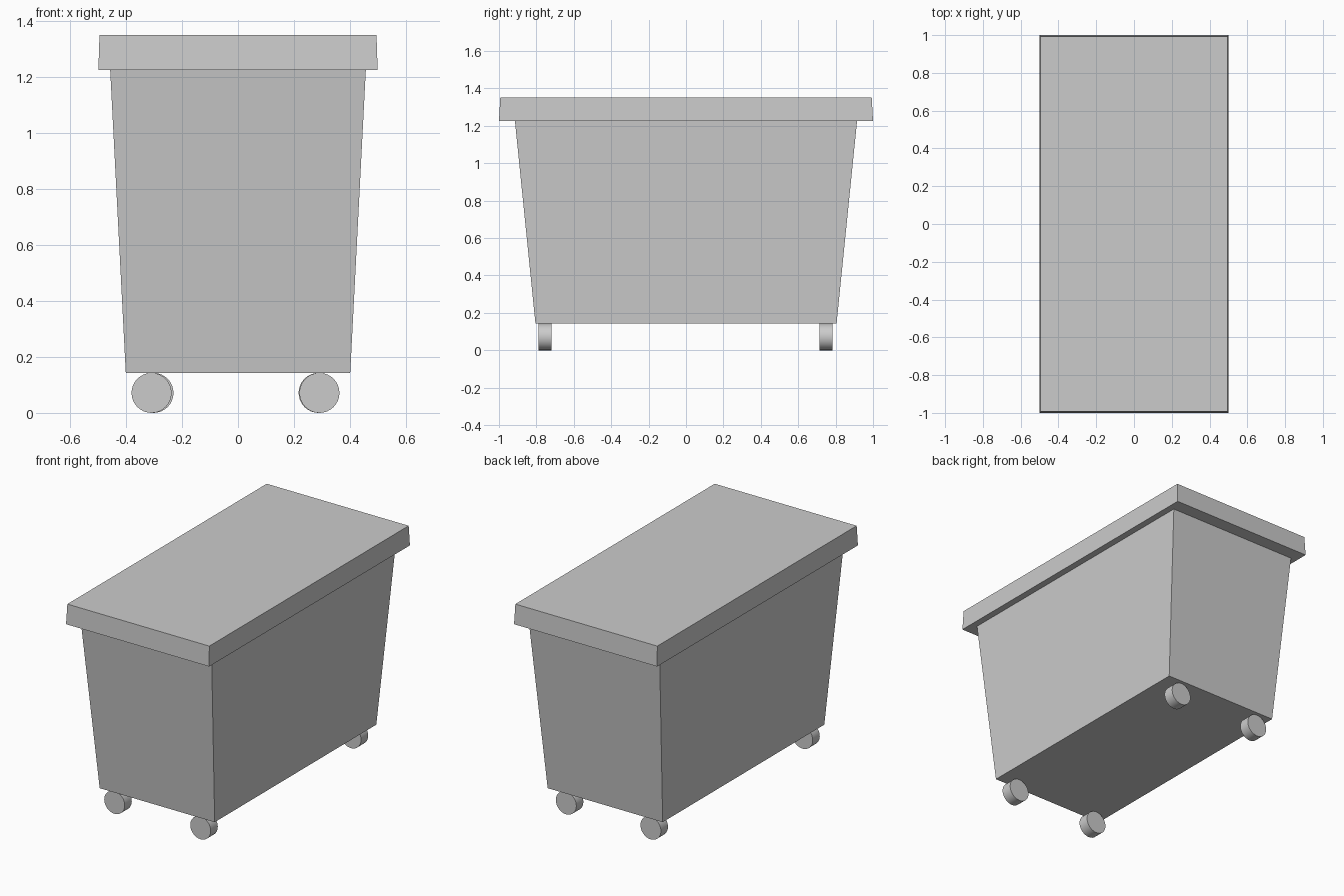
import bpy, bmesh
from math import pi

if "Cube" in bpy.data.objects:
    bpy.data.objects.remove(bpy.data.objects["Cube"])


def tapered_box(name, bottom, top, z0, z1):
    """Box whose half sizes change from bottom to top."""
    bm = bmesh.new()
    bmesh.ops.create_cube(bm, size=2)
    for v in bm.verts:
        hx, hy = top if v.co.z > 0 else bottom
        v.co = (v.co.x * hx, v.co.y * hy, z1 if v.co.z > 0 else z0)
    mesh = bpy.data.meshes.new(name)
    bm.to_mesh(mesh)
    bm.free()
    obj = bpy.data.objects.new(name, mesh)
    bpy.context.collection.objects.link(obj)
    return obj


def wheel(name, x, y):
    """Short roller with its axle along y, resting on the ground."""
    r = 0.0715
    bpy.ops.mesh.primitive_cylinder_add(
        vertices=32, radius=r, depth=0.07, location=(x, y, r), rotation=(pi / 2, 0, 0))
    bpy.context.object.name = name
    bpy.ops.object.shade_smooth_by_angle()


# Tapered bin body, tucked just inside the lid
tapered_box("bin_body", (0.401, 0.805), (0.457, 0.915), 0.143, 1.23)

# Overhanging lid
tapered_box("lid", (0.499, 1.0), (0.495, 0.993), 1.225, 1.35)

# Four wheels under the corners
for name, x, y in (("front_left_wheel", -0.309, -0.754),
                   ("front_right_wheel", 0.291, -0.754),
                   ("back_left_wheel", -0.302, 0.748),
                   ("back_right_wheel", 0.288, 0.748)):
    wheel(name, x, y)
